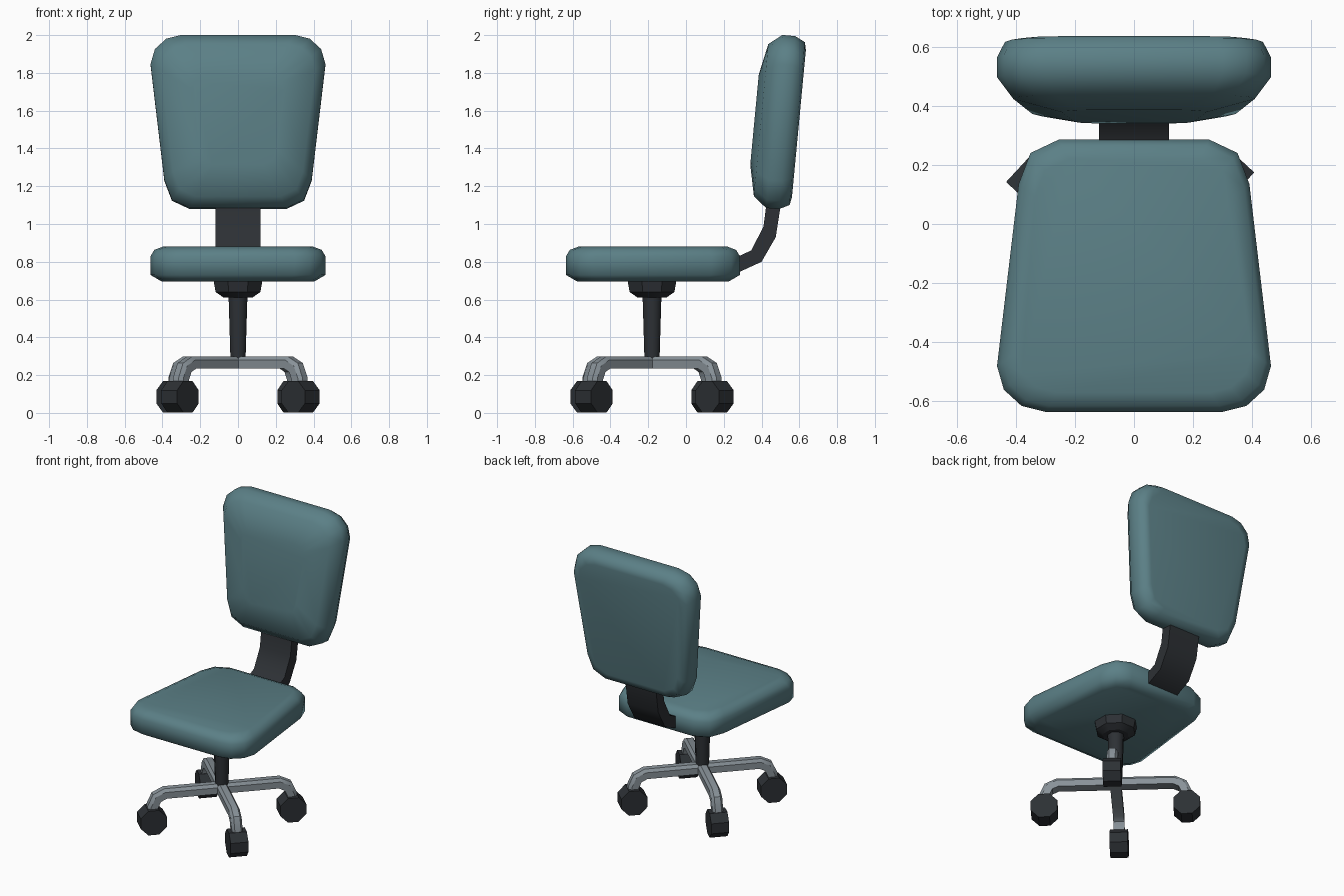
import bpy, bmesh
from math import sin, cos, pi, radians
from mathutils import Vector, Matrix

if "Cube" in bpy.data.objects:
    bpy.data.objects.remove(bpy.data.objects["Cube"])


def material(name, color):
    m = bpy.data.materials.new(name)
    m.diffuse_color = (*color, 1)
    m.use_nodes = True
    m.node_tree.nodes["Principled BSDF"].inputs["Base Color"].default_value = m.diffuse_color
    return m


TEAL = material("teal_fabric", (0.105, 0.215, 0.24))
DARK = material("dark_plastic", (0.026, 0.03, 0.035))
METAL = material("grey_metal", (0.25, 0.29, 0.32))
BASE_Y = -0.18


def loft(name, rings, mat, angle=None, matrix=Matrix()):
    """Skin a list of equal-length closed rings and cap both ends."""
    bm = bmesh.new()
    loops = [[bm.verts.new(matrix @ Vector(p)) for p in r] for r in rings]
    n = len(loops[0])
    for a, b in zip(loops, loops[1:]):
        for i in range(n):
            bm.faces.new((a[i], a[(i + 1) % n], b[(i + 1) % n], b[i]))
    bm.faces.new(loops[0])
    bm.faces.new(loops[-1])
    bmesh.ops.recalc_face_normals(bm, faces=bm.faces)
    me = bpy.data.meshes.new(name)
    bm.to_mesh(me)
    bm.free()
    me.materials.append(mat)
    ob = bpy.data.objects.new(name, me)
    bpy.context.collection.objects.link(ob)
    if angle is not None:
        bpy.ops.object.select_all(action='DESELECT')
        ob.select_set(True)
        bpy.context.view_layer.objects.active = ob
        bpy.ops.object.shade_smooth_by_angle(angle=radians(angle))
    return ob


def circle(r, z, n=8):
    return [(r * cos(2 * pi * (i + .5) / n), r * sin(2 * pi * (i + .5) / n), z) for i in range(n)]


# Cushions: one tapered outline (half width, distance from wide end), inset per layer
half = [(0.30, 0), (0.38, 0.02), (0.44, 0.075), (0.463, 0.155),
        (0.39, 0.77), (0.35, 0.875), (0.255, 0.92)]
outline = half + [(-x, v) for x, v in reversed(half)]


def cushion(name, layers, matrix):
    rings = [[(x * (1 - i / 0.463), (v - 0.46) * (1 - i / 0.46), h) for x, v in outline]
             for h, i in layers]
    loft(name, rings, TEAL, 180, matrix)


cushion("seat", [(0.695, 0.06), (0.73, 0), (0.83, 0), (0.863, 0.02), (0.88, 0.065)],
        Matrix.Translation((0, -0.175, 0)))

# Backrest: same outline stood up and tilted back
t = radians(5.4)
tilt = Matrix(((1, 0, 0, 0),
               (0, -sin(t), cos(t), 1.58 * sin(t)),
               (0, -cos(t), -sin(t), 1.58 * cos(t)),
               (0, 0, 0, 1)))
cushion("backrest", [(0.215, 0.22), (0.25, 0.055), (0.32, 0), (0.388, 0),
                     (0.442, 0.027), (0.451, 0.067)], tilt)

# Curved bracket joining seat and backrest
side = [((0.22, 0.72), (0.22, 0.805)), ((0.28, 0.745), (0.28, 0.83)),
        ((0.40, 0.80), (0.345, 0.86)), ((0.475, 0.93), (0.41, 0.985)),
        ((0.50, 1.09), (0.425, 1.10)), ((0.51, 1.16), (0.435, 1.16))]
loft("backrest_bracket",
     [[(-0.118, *a), (0.118, *a), (0.118, *b), (-0.118, *b)] for a, b in side], DARK, 40)

# Column and collar under the seat
at_base = Matrix.Translation((0, BASE_Y, 0))
loft("column", [circle(0.042, 0.245), circle(0.055, 0.65)], DARK, 50, at_base)
loft("seat_collar", [circle(0.085, 0.612), circle(0.128, 0.64), circle(0.142, 0.71)],
     DARK, 30, at_base)

# Four legs with bent ends, each on a wheel
path = [Vector(p) for p in ((0, 0.267), (0.37, 0.267), (0.425, 0.24), (0.452, 0.18), (0.452, 0.12))]
section = [(-0.035, -0.032), (0.035, -0.032), (0.035, 0.012),
           (0.02, 0.032), (-0.02, 0.032), (-0.035, 0.012)]
leg_rings = []
for k, p in enumerate(path):
    d0 = (p - path[max(k - 1, 0)]).normalized() if k else (path[1] - p).normalized()
    d1 = (path[k + 1] - p).normalized() if k < len(path) - 1 else d0
    d = (d0 + d1).normalized()
    normal = Vector((-d.y, d.x)) / d.dot(d0)
    leg_rings.append([((p + normal * h).x, w, (p + normal * h).y) for w, h in section])

wheel_rings = [[(0.452 + x, w, 0.085 + z) for x, z, _ in circle(0.091, 0)]
               for w in (-0.0575, 0.0575)]

for k, corner in enumerate(("back_right", "back_left", "front_left", "front_right")):
    m = at_base @ Matrix.Rotation(radians(47.2 + 90 * k), 4, 'Z')
    loft("leg_" + corner, leg_rings, METAL, 35, m)
    loft("wheel_" + corner, wheel_rings, DARK, None, m)
